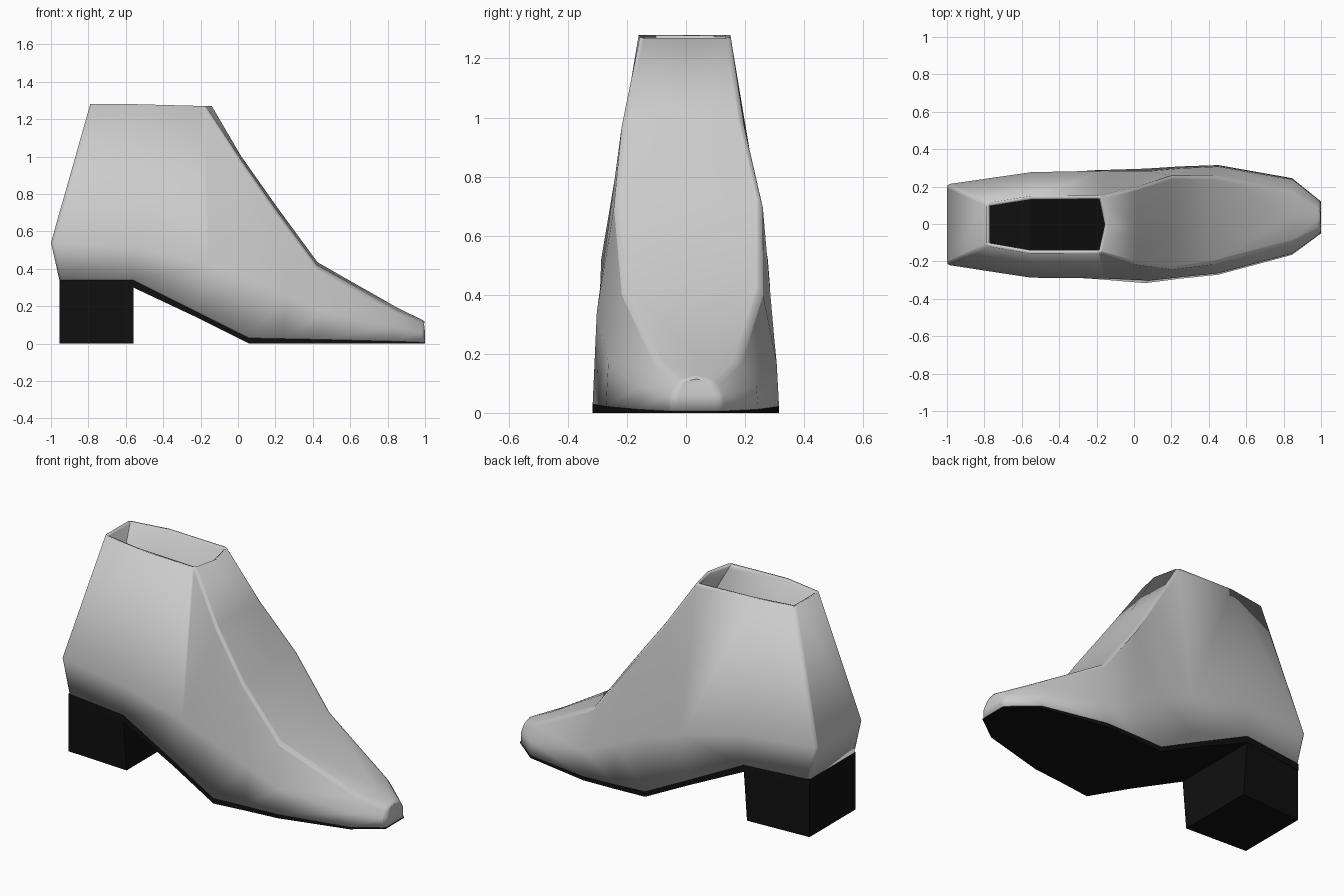
import bpy, bmesh

if "Cube" in bpy.data.objects:
    bpy.data.objects.remove(bpy.data.objects["Cube"])

# Boot sections from heel to toe:
# y centre, then (x, half width, z) for the sole edge, the side and the ridge / collar
SECTIONS = [
    (-0.003, (-0.955, 0.215, 0.34), (-1.00, 0.215, 0.54), (-0.79, 0.115, 1.28)),
    (-0.005, (-0.56, 0.268, 0.34), (-0.55, 0.282, 0.52), (-0.55, 0.155, 1.28)),
    (-0.003, (-0.22, 0.290, 0.170), (-0.16, 0.288, 0.42), (-0.175, 0.155, 1.27)),
    (-0.010, (0.06, 0.306, 0.03), (0.08, 0.292, 0.34), (0.01, 0.205, 0.99)),
    (0.008, (0.25, 0.300, 0.026), (0.26, 0.290, 0.26), (0.20, 0.250, 0.72)),
    (0.022, (0.45, 0.293, 0.022), (0.45, 0.285, 0.17), (0.42, 0.235, 0.42)),
    (0.040, (0.845, 0.205, 0.012), (0.845, 0.198, 0.09), (0.85, 0.135, 0.175)),
    (0.035, (1.00, 0.085, 0.006), (1.00, 0.083, 0.06), (0.995, 0.060, 0.105)),
]
SOLE_BOTTOM = [0.30, 0.30, 0.14, 0, 0, 0, 0, 0]


def make_object(name, bm, material=None):
    bmesh.ops.recalc_face_normals(bm, faces=bm.faces)
    mesh = bpy.data.meshes.new(name)
    bm.to_mesh(mesh)
    bm.free()
    obj = bpy.data.objects.new(name, mesh)
    bpy.context.collection.objects.link(obj)
    if material:
        mesh.materials.append(material)
    return obj


def smooth(obj, angle):
    bpy.ops.object.select_all(action='DESELECT')
    obj.select_set(True)
    bpy.context.view_layer.objects.active = obj
    bpy.ops.object.shade_smooth_by_angle(angle=angle)


black = bpy.data.materials.new("black_sole")
black.diffuse_color = (0.005, 0.005, 0.005, 1)
black.use_nodes = True
black.node_tree.nodes["Principled BSDF"].inputs["Base Color"].default_value = black.diffuse_color

# Upper: side walls, vamp strip, back wall and toe, open at the collar
bm = bmesh.new()
sides = {s: [[bm.verts.new((x, c + s * h, z)) for x, h, z in pts]
             for c, *pts in SECTIONS] for s in (-1, 1)}
for cols in sides.values():
    for a, b in zip(cols, cols[1:]):
        for k in range(2):
            bm.faces.new((a[k], b[k], b[k + 1], a[k + 1]))
right, left = sides[-1], sides[1]
for end in (0, -1):
    for k in range(2):
        bm.faces.new((right[end][k], left[end][k], left[end][k + 1], right[end][k + 1]))
# Vamp strip with a slightly raised centre line
crest = []
for i, (c, _, _, (x, h, z)) in enumerate(SECTIONS[2:]):
    lift = 0.0 if i == 0 else 0.015
    crest.append(bm.verts.new((x + (0.035 if i == 0 else 0.005), c, z + lift)))
for cols in sides.values():
    for i in range(5):
        bm.faces.new((cols[i + 2][2], cols[i + 3][2], crest[i + 1], crest[i]))
bm.faces.new((right[-1][2], crest[-1], left[-1][2]))
upper = make_object("boot_upper", bm)
bev = upper.modifiers.new("soft_edges", 'BEVEL')
bev.width = 0.022
bev.segments = 2
bev.limit_method = 'ANGLE'
bev.angle_limit = 0.5
wall = upper.modifiers.new("wall", 'SOLIDIFY')
wall.thickness = 0.02
wall.offset = -1
smooth(upper, 0.9)

# Sole: thin slab following the lower edge of the upper
bm = bmesh.new()
rings = []
for (c, (x, h, z), *_), zb in zip(SECTIONS, SOLE_BOTTOM):
    rings.append([bm.verts.new((x, c + s * h, zz))
                  for s, zz in ((-1, zb), (1, zb), (1, z), (-1, z))])
for a, b in zip(rings, rings[1:]):
    for k in range(4):
        n = (k + 1) % 4
        bm.faces.new((a[k], a[n], b[n], b[k]))
bm.faces.new(rings[0])
bm.faces.new(rings[-1])
make_object("sole", bm, black)

# Heel: block tapering slightly towards the ground
bm = bmesh.new()
bmesh.ops.create_cube(bm, size=1)
for v in bm.verts:
    front, top = v.co.x > 0, v.co.z > 0
    half = (0.266 if top else 0.235) if front else 0.214
    v.co = (-0.56 if front else -0.954,
            (half if v.co.y > 0 else -half) - 0.004, 0.32 if top else 0)
make_object("heel", bm, black)
